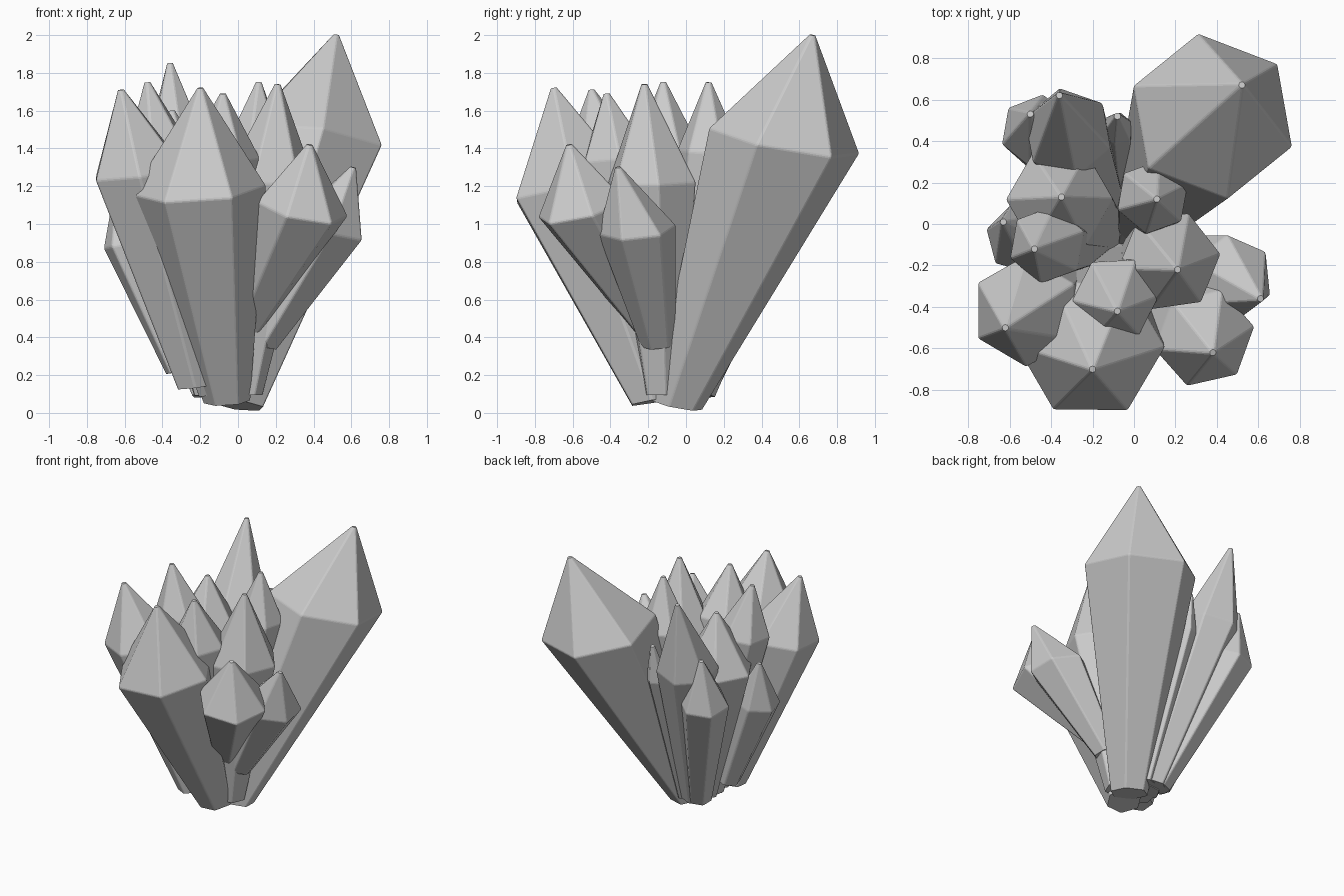
import bpy, bmesh
from math import cos, sin, radians
from mathutils import Vector

if "Cube" in bpy.data.objects:
    bpy.data.objects.remove(bpy.data.objects["Cube"])

ROOT = Vector((-.03, -.1, 0))    # all shafts fan out from here


def crystal(name, shoulder, tip, radius, twist=20, foot=.1, start=.3):
    """Six-sided shaft flaring from near the root to a shoulder, then a point."""
    shoulder, tip = Vector(shoulder), Vector(tip)
    base = ROOT.lerp(shoulder, start)
    base.z = foot
    # rings lean halfway between the shaft direction and upright
    axis = ((shoulder - base).normalized() + Vector((0, 0, 1))).normalized()
    u = (Vector((1, 0, 0)) - axis * axis.x).normalized()
    v = axis.cross(u)
    bm = bmesh.new()
    rings = []
    for centre, r in ((base, .05 + radius * .21), (shoulder, radius), (tip, .018)):
        rings.append([bm.verts.new(centre + r * (u * cos(a) + v * sin(a)))
                      for a in (radians(twist + 60 * k) for k in range(6))])
    for low, high in zip(rings, rings[1:]):
        for k in range(6):
            j = (k + 1) % 6
            bm.faces.new((low[k], low[j], high[j], high[k]))
    bm.faces.new(rings[0][::-1])
    bm.faces.new(rings[2])
    # softened shaft and shoulder edges; the broken base and tip cap stay sharp
    edges = [e for e in bm.edges if any(w in rings[1] for w in e.verts)]
    bmesh.ops.bevel(bm, geom=edges, offset=min(.014, radius * .07), segments=2,
                    profile=.5, affect='EDGES', clamp_overlap=True)
    mesh = bpy.data.meshes.new(name)
    bm.to_mesh(mesh)
    bm.free()
    ob = bpy.data.objects.new(name, mesh)
    bpy.context.collection.objects.link(ob)


# large outer crystals
crystal("main_crystal", (.38, .52, 1.44), (.52, .67, 2), .41, 40, .04, .09)
crystal("front_crystal", (-.21, -.59, 1.18), (-.2, -.7, 1.72), .36, 0, .06, .16)
crystal("left_front_crystal", (-.52, -.42, 1.27), (-.62, -.5, 1.71), .27, 30, .14, .4)
crystal("right_front_crystal", (.34, -.55, 1.08), (.38, -.62, 1.42), .25, 10, .43, .15)
crystal("right_crystal", (.47, -.26, .97), (.61, -.36, 1.3), .21, 36, .36)
# inner crystals
crystal("centre_right_crystal", (.17, -.18, 1.22), (.21, -.22, 1.74), .25, 8)
crystal("centre_crystal", (-.09, -.36, 1.34), (-.08, -.42, 1.69), .21, 3)
crystal("left_crystal", (-.42, -.1, 1.38), (-.48, -.12, 1.75), .19)
crystal("left_back_crystal", (-.36, .12, 1.2), (-.35, .13, 1.6), .26, 0)
crystal("inner_back_crystal", (.09, .13, 1.38), (.11, .12, 1.75), .18)
# back and far-left crystals
crystal("tall_back_crystal", (-.32, .44, 1.28), (-.36, .62, 1.85), .22, 40)
crystal("outer_back_crystal", (-.47, .45, 1.06), (-.5, .53, 1.42), .18)
crystal("outer_left_crystal", (-.55, -.07, .9), (-.63, .01, 1.24), .17, 45, .22, .52)
# slim shards
crystal("slim_back_shard", (-.08, .46, 1.15), (-.08, .52, 1.42), .08)
crystal("left_shard", (-.42, -.43, .85), (-.48, -.5, .94), .07)
